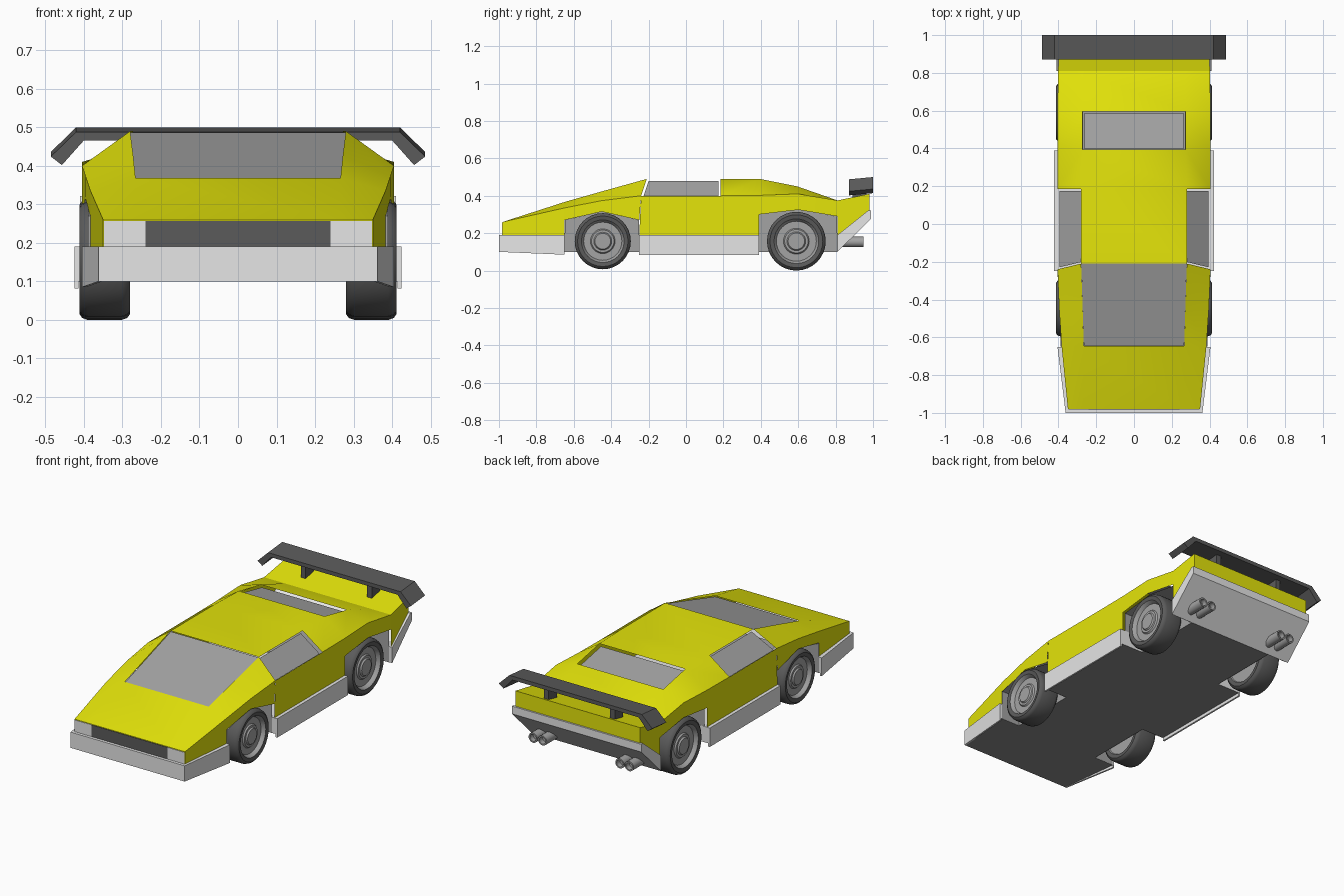
import bpy, bmesh, math
from mathutils import Vector

cube = bpy.data.objects.get("Cube")
if cube:
    bpy.data.objects.remove(cube, do_unlink=True)


def material(name, r, g, b):
    m = bpy.data.materials.new(name)
    m.use_nodes = True
    m.diffuse_color = (r, g, b, 1)
    m.node_tree.nodes["Principled BSDF"].inputs["Base Color"].default_value = (r, g, b, 1)
    return m


YELLOW = material("yellow_paint", 0.78, 0.78, 0.003)
LIGHT = material("light_grey", 0.79, 0.79, 0.79)
MID = material("mid_grey", 0.37, 0.37, 0.37)
FLOOR = material("floor_grey", 0.26, 0.26, 0.26)
DARK = material("dark_grey", 0.105, 0.105, 0.105)


def make(name, verts, faces, mats, rule=None, smooth=False, recalc=True):
    """Build an object; rule(face) gives its material slot."""
    bm = bmesh.new()
    vs = [bm.verts.new(v) for v in verts]
    for f in faces:
        bm.faces.new([vs[i] for i in f])
    bmesh.ops.remove_doubles(bm, verts=bm.verts, dist=0.0002)
    if recalc:
        bmesh.ops.recalc_face_normals(bm, faces=bm.faces)
    bm.normal_update()
    if rule:
        for f in bm.faces:
            f.material_index = rule(f)
    me = bpy.data.meshes.new(name)
    bm.to_mesh(me)
    bm.free()
    ob = bpy.data.objects.new(name, me)
    bpy.context.collection.objects.link(ob)
    for m in mats:
        me.materials.append(m)
    if smooth:
        bpy.ops.object.select_all(action='DESELECT')
        ob.select_set(True)
        bpy.context.view_layer.objects.active = ob
        bpy.ops.object.shade_smooth_by_angle(angle=math.radians(38))
    return ob


def prism(name, start, end, mats, rule=None):
    """Join two matching outlines into a closed solid."""
    n = len(start)
    faces = [(i, (i + 1) % n, n + (i + 1) % n, n + i) for i in range(n)]
    faces += [tuple(range(n)), tuple(range(n, 2 * n))]
    return make(name, list(start) + list(end), faces, mats, rule)


def box(name, x0, x1, y0, y1, z0, z1, mats, rule=None):
    ring = [(x0, y0), (x1, y0), (x1, y1), (x0, y1)]
    return prism(name, [(x, y, z0) for x, y in ring], [(x, y, z1) for x, y in ring], mats, rule)


def underside(f):
    return 1 if f.normal.z < -0.9 else 0


# Body stations: shoulder point, roof-edge point and lower-edge y of the left half
stations = [
    ((0.35, -0.98, 0.26), (0.27, -0.98, 0.26), -0.98),
    ((0.383, -0.65, 0.335), (0.266, -0.645, 0.368), -0.65),
    ((0.396, -0.45, 0.374), (0.272, -0.44, 0.426), -0.45),
    ((0.405, -0.24, 0.40), (0.28, -0.21, 0.49), -0.25),
    ((0.405, 0.185, 0.40), (0.28, 0.185, 0.49), 0.185),
    ((0.405, 0.39, 0.402), (0.272, 0.395, 0.49), 0.39),
    ((0.405, 0.6, 0.41), (0.272, 0.595, 0.45), 0.6),
    ((0.402, 0.81, 0.375), (0.272, 0.81, 0.375), 0.81),
    ((0.395, 0.98, 0.41), (0.272, 0.98, 0.41), 0.98),
]
# Lower edge of each side strip; raised over the wheels
lower = [(0.19, 0.19), (0.27, 0.315), (0.315, 0.27), (0.19, 0.19),
         (0.19, 0.19), (0.30, 0.325), (0.325, 0.29), (0.19, 0.32)]
SCREEN, SIDE, REAR, TAIL = (1, 2), 3, 5, 7


def mirror(p):
    return (-p[0], p[1], p[2])


def shell(name, strips, end, end_z):
    """Body sheet over some strips, closed by one end panel."""
    verts, faces = [], []

    def quad(*pts):
        faces.append(tuple(range(len(verts), len(verts) + len(pts))))
        verts.extend(pts)

    for i in strips:
        (s0, r0, y0), (s1, r1, y1) = stations[i], stations[i + 1]
        za, zb = lower[i]
        for flip in (mirror, tuple):
            quad(*map(flip, ((s0[0], y0, za), (s1[0], y1, zb), s1, s0)))
            if i != SIDE:
                quad(*map(flip, (s0, s1, r1, r0)))
        if i not in SCREEN and i != REAR:
            quad(r0, r1, mirror(r1), mirror(r0))
    s, r, y = stations[end]
    foot = (s[0], y, end_z)
    quad(foot, s, r, mirror(r), mirror(s), mirror(foot))
    make(name, verts, faces, [YELLOW], smooth=True)


shell("body_shell", range(TAIL), 0, 0.19)
shell("tail_lip", [TAIL], -1, 0.32)


# Windows: thin panes, sunk inside their openings
def pane(name, corners, scale, depth):
    pts = [Vector(c) for c in corners]
    mid = sum(pts, Vector()) / 4
    normal = (pts[1] - pts[0]).cross(pts[3] - pts[0]).normalized()
    if normal.z < 0:
        pts.reverse()
        normal = -normal
    make(name, [mid + (p - mid) * scale - normal * depth for p in pts],
         [(0, 1, 2, 3)], [MID], recalc=False)


for name, a, b, scale, depth in (("windshield", 1, 3, 0.998, 0.004),
                                 ("rear_window", 5, 6, 0.96, 0.012)):
    p, q = stations[a][1], stations[b][1]
    pane(name, (p, q, mirror(q), mirror(p)), scale, depth)
for side, flip in (("left", tuple), ("right", mirror)):
    ring = stations[3][:2] + stations[4][1::-1]
    pane(side + "_side_window", [flip(p) for p in ring], 0.95, 0.012)

# Nose panel: dark grille between two lamps
box("front_grille", -0.24, 0.24, -0.983, -0.979, 0.19, 0.257, [DARK])
for side, s in (("left", 1), ("right", -1)):
    box(side + "_front_lamp", min(s * 0.24, s * 0.348), max(s * 0.24, s * 0.348),
        -0.983, -0.979, 0.19, 0.257, [LIGHT])

# Lower body: front bumper, sills and narrow chassis between the wheels
plan = [(-0.362, -1.0), (0.362, -1.0), (0.405, -0.65), (-0.405, -0.65)]
prism("front_bumper", [(x, y, 0.10) for x, y in plan],
      [(x, y, 0.19) for x, y in plan], [LIGHT, FLOOR], underside)
box("sill_and_floor", -0.424, 0.424, -0.25, 0.39, 0.10, 0.19, [LIGHT, FLOOR], underside)
box("front_chassis", -0.27, 0.27, -0.65, -0.25, 0.10, 0.2, [MID, FLOOR], underside)
box("rear_chassis", -0.27, 0.27, 0.39, 0.81, 0.10, 0.2, [MID, FLOOR], underside)

# Thin lips hanging below the floor along both sides
for side, s in (("left", 1), ("right", -1)):
    box(side + "_sill_lip", s * 0.419 - 0.005, s * 0.419 + 0.005, -0.25, 0.39, 0.082, 0.10, [LIGHT])
    lip = [(0.362, -1.0, 0.10), (0.405, -0.65, 0.085), (0.405, -0.65, 0.10)]
    prism(side + "_bumper_lip", [(s * x, y, z) for x, y, z in lip],
          [(s * (x - 0.01), y, z) for x, y, z in lip], [LIGHT])

# Rear bumper with an undercut panel
rear = [(0.81, 0.10), (0.81, 0.19), (0.975, 0.322), (0.99, 0.322), (0.99, 0.278)]
prism("rear_bumper", [(-0.41, y, z) for y, z in rear], [(0.41, y, z) for y, z in rear], [LIGHT])

# Wheel wells: arch roof, end walls and an inner wall
wells = {"front": [(-0.648, 0.10), (-0.648, 0.27), (-0.45, 0.315), (-0.251, 0.27), (-0.251, 0.10)],
         "rear": [(0.389, 0.10), (0.389, 0.30), (0.6, 0.325), (0.808, 0.29), (0.808, 0.10)]}
for end, arch in wells.items():
    for side, s in (("left", 1), ("right", -1)):
        n = len(arch)
        pts = [(s * x, y, z) for x in (0.271, 0.39) for y, z in arch]
        fs = [(i, i + 1, n + i + 1, n + i) for i in range(n - 1)] + [tuple(range(n))]
        make(f"{end}_{side}_wheel_well", pts, fs, [MID])


# Round parts: profile of (radius, distance) turned about a line
def lathe(name, profile, place, mats, rule=None, seg=32):
    pts, fs = [], []
    for r, d in profile:
        for k in range(seg):
            a = 2 * math.pi * k / seg
            pts.append(place(r * math.cos(a), r * math.sin(a), d))
    for j in range(len(profile) - 1):
        for k in range(seg):
            m = (k + 1) % seg
            fs.append((j * seg + k, j * seg + m, (j + 1) * seg + m, (j + 1) * seg + k))
    fs += [tuple(range(seg)), tuple(range((len(profile) - 1) * seg, len(profile) * seg))]
    return make(name, pts, fs, mats, rule, smooth=True)


# Wheels: rounded tyre with stepped rim (radii relative to the tyre)
wheel = [(0.28, 0.402), (0.32, 0.394), (0.40, 0.394), (0.44, 0.386), (0.68, 0.386),
         (0.73, 0.402), (0.76, 0.408), (0.90, 0.412), (0.97, 0.404), (1.0, 0.39),
         (1.0, 0.302), (0.97, 0.288), (0.90, 0.28), (0.76, 0.282), (0.73, 0.288)]
for end, y, rad in (("front", -0.445, 0.15), ("rear", 0.59, 0.157)):
    for side, s in (("left", 1), ("right", -1)):
        zc = 0.157

        def is_tyre(f):
            c = f.calc_center_median()
            return 1 if math.hypot(c.y - y, c.z - zc) > rad * 0.75 else 0
        lathe(f"{end}_{side}_wheel", [(r * rad, d) for r, d in wheel],
              lambda u, v, d: (s * d, y + u, zc + v), [MID, DARK], is_tyre)

# Twin exhaust pipes on each side, hollow at the tip
pipe = [(0.028, 0.82), (0.028, 0.95), (0.02, 0.95), (0.02, 0.92)]
for side, s in (("left", 1), ("right", -1)):
    for label, x in (("inner", 0.245), ("outer", 0.305)):
        lathe(f"{side}_{label}_exhaust", pipe,
              lambda u, v, d: (s * x + u, d, 0.153 + v), [MID], seg=16)

# Rear wing with drooped tips, on two struts
half = [(0.42, 0.50), (0.486, 0.436), (0.457, 0.414), (0.40, 0.478)]
wing = half + [(-x, z) for x, z in reversed(half)]
prism("rear_wing", [(x, 0.872, z - 0.012) for x, z in wing],
      [(x, 1.0, z) for x, z in wing], [DARK])
for side, s in (("left", 1), ("right", -1)):
    box(side + "_wing_strut", s * 0.21 - 0.015, s * 0.21 + 0.015, 0.89, 0.965, 0.385, 0.48, [DARK])
